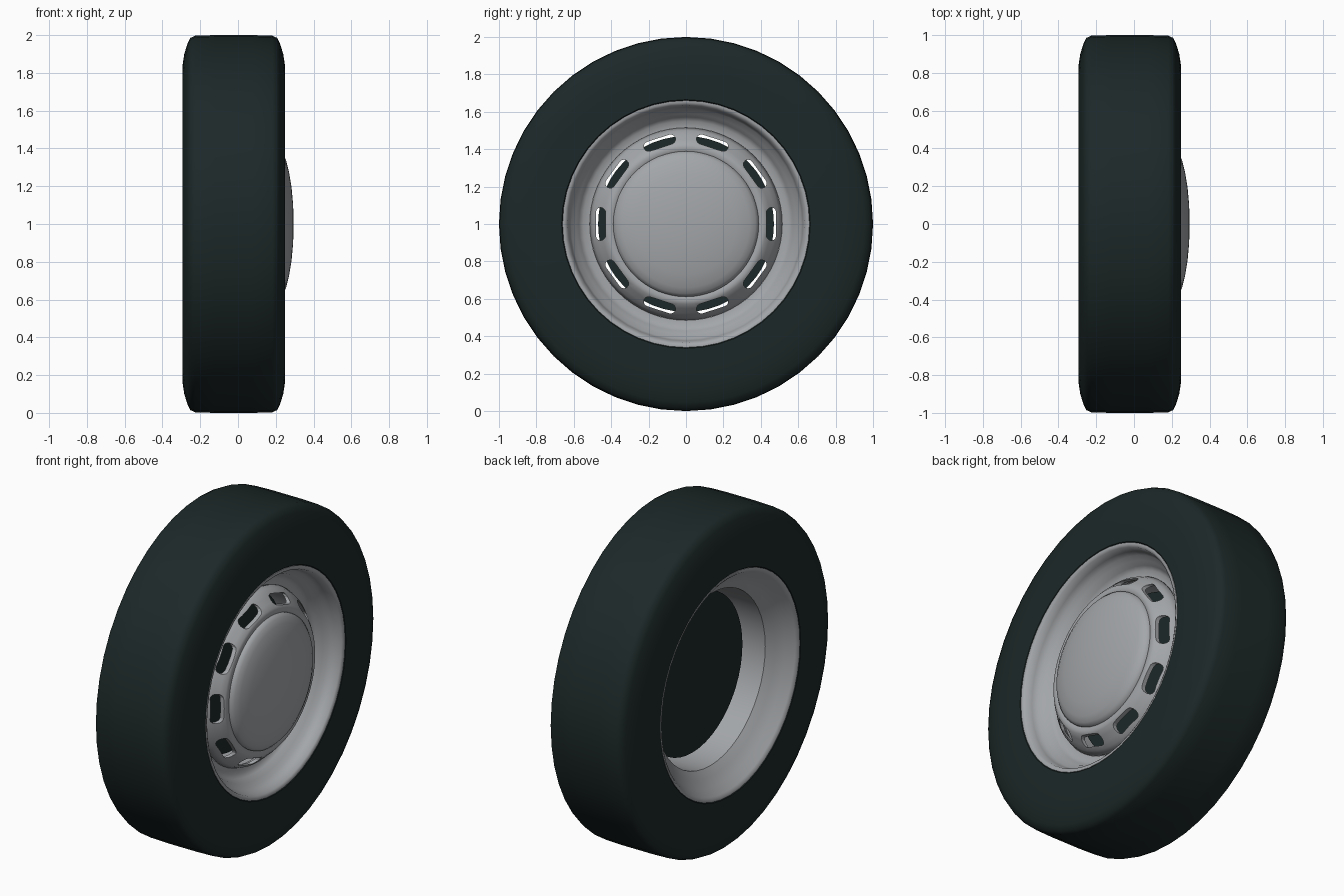
import bpy, bmesh
from math import cos, sin, pi
from mathutils import Matrix, Vector

if "Cube" in bpy.data.objects:
    bpy.data.objects.remove(bpy.data.objects["Cube"], do_unlink=True)

HUB = Vector((0, 0, 1))


def material(name, colour, roughness):
    m = bpy.data.materials.new(name)
    m.use_nodes = True
    m.diffuse_color = (*colour, 1)
    bsdf = m.node_tree.nodes["Principled BSDF"]
    bsdf.inputs["Base Color"].default_value = (*colour, 1)
    bsdf.inputs["Roughness"].default_value = roughness
    return m


rubber = material("dark rubber", (0.012, 0.021, 0.021), 0.8)
steel = material("grey steel", (0.37, 0.385, 0.4), 0.5)


def finish(name, bm, mat):
    bmesh.ops.recalc_face_normals(bm, faces=bm.faces)
    me = bpy.data.meshes.new(name)
    bm.to_mesh(me)
    bm.free()
    ob = bpy.data.objects.new(name, me)
    bpy.context.collection.objects.link(ob)
    me.materials.append(mat)
    return ob


def smooth(ob, angle=0.8):
    bpy.ops.object.select_all(action="DESELECT")
    ob.select_set(True)
    bpy.context.view_layer.objects.active = ob
    bpy.ops.object.shade_smooth_by_angle(angle=angle)


def lathe(name, profile, mat, sides, closed=True):
    """Turn (x, radius) points around the axle."""
    bm = bmesh.new()
    verts = [bm.verts.new((x, 0, r)) for x, r in profile]
    edges = [bm.edges.new(p) for p in zip(verts, verts[1:])]
    if closed:
        edges.append(bm.edges.new((verts[-1], verts[0])))
    bmesh.ops.spin(bm, geom=verts + edges, cent=(0, 0, 0), axis=(1, 0, 0),
                   angle=2 * pi, steps=sides, use_duplicate=False)
    bmesh.ops.remove_doubles(bm, verts=bm.verts, dist=0.0005)
    bmesh.ops.translate(bm, verts=bm.verts, vec=HUB)
    ob = finish(name, bm, mat)
    smooth(ob)
    return ob


# Tyre: half profile mirrored about its middle plane
MID, HALF = -0.0225, 0.2725
half = [(0.2, 0.645), (0.255, 0.65), (HALF, 0.665), (HALF, 0.83), (0.262, 0.90),
        (0.245, 0.955), (0.23, 0.985), (0.205, 0.997), (0.1, 1.0)]
tyre = [(MID + x, r) for x, r in half] + [(MID - x, r) for x, r in reversed(half)]
lathe("tyre", tyre, rubber, 48)

# Rim barrel: stepped recess in front, straight middle, short flare behind
inside = [(0.248, 0.65), (0.24, 0.636), (0.2, 0.625), (0.165, 0.615),
          (0.15, 0.59), (0.115, 0.572), (0.098, 0.55), (0.095, 0.515),
          (-0.165, 0.515), (-0.2, 0.555), (-0.235, 0.6), (-0.28, 0.635),
          (-0.293, 0.65)]
outside = [(-0.293, 0.66), (-0.25, 0.66), (-0.17, 0.54), (0.08, 0.54),
           (0.14, 0.625), (0.2, 0.66), (0.248, 0.66)]
lathe("rim_barrel", inside + outside, steel, 48)

# Wheel centre: sloping ring that carries the vent slots
front = [(0.195, 0.36), (0.213, 0.39), (0.217, 0.41), (0.212, 0.428),
         (0.19, 0.452), (0.163, 0.476), (0.138, 0.5), (0.1, 0.515)]
back = [(x - 0.018, r - 0.008) for x, r in reversed(front)]
ring = lathe("wheel_centre", front + back, steel, 64)

# Vent slots: ten rounded cutters running along the axle
COUNT, RADIUS, LENGTH, WIDTH = 10, 0.456, 0.176, 0.052
bm = bmesh.new()
for i in range(COUNT):
    outline = []
    for end in (1, -1):
        for k in range(7):
            a = pi * k / 6
            y = end * (LENGTH / 2 - WIDTH / 2 + WIDTH / 2 * sin(a))
            outline.append(bm.verts.new((0, y, RADIUS + end * WIDTH / 2 * cos(a))))
    face = bm.faces.new(outline)
    grown = bmesh.ops.extrude_face_region(bm, geom=[face])["geom"]
    top = [v for v in grown if isinstance(v, bmesh.types.BMVert)]
    bmesh.ops.translate(bm, verts=top, vec=(0.4, 0, 0))
    turn = Matrix.Rotation(2 * pi * i / COUNT + pi / 2, 4, "X")
    bmesh.ops.transform(bm, verts=outline + top, matrix=turn)
bmesh.ops.translate(bm, verts=bm.verts, vec=HUB)
cutter = finish("slot_cutter", bm, steel)
cutter.hide_render = True

cut = ring.modifiers.new("slots", "BOOLEAN")
cut.operation = "DIFFERENCE"
cut.solver = "EXACT"
cut.object = cutter
bpy.context.view_layer.objects.active = ring
bpy.ops.object.modifier_apply(modifier=cut.name)
bpy.data.objects.remove(cutter, do_unlink=True)
smooth(ring)

# Domed hub cap
cap = [(0.205, 0.39), (0.222, 0.388), (0.238, 0.372), (0.254, 0.34),
       (0.271, 0.27), (0.284, 0.19), (0.292, 0.1), (0.295, 0)]
lathe("hub_cap", cap, steel, 64, closed=False)

# Dark backing disc behind the slots
disc = [(-0.045, 0), (-0.045, 0.47), (-0.025, 0.47), (-0.025, 0)]
lathe("backing_disc", disc, rubber, 48, closed=False)
